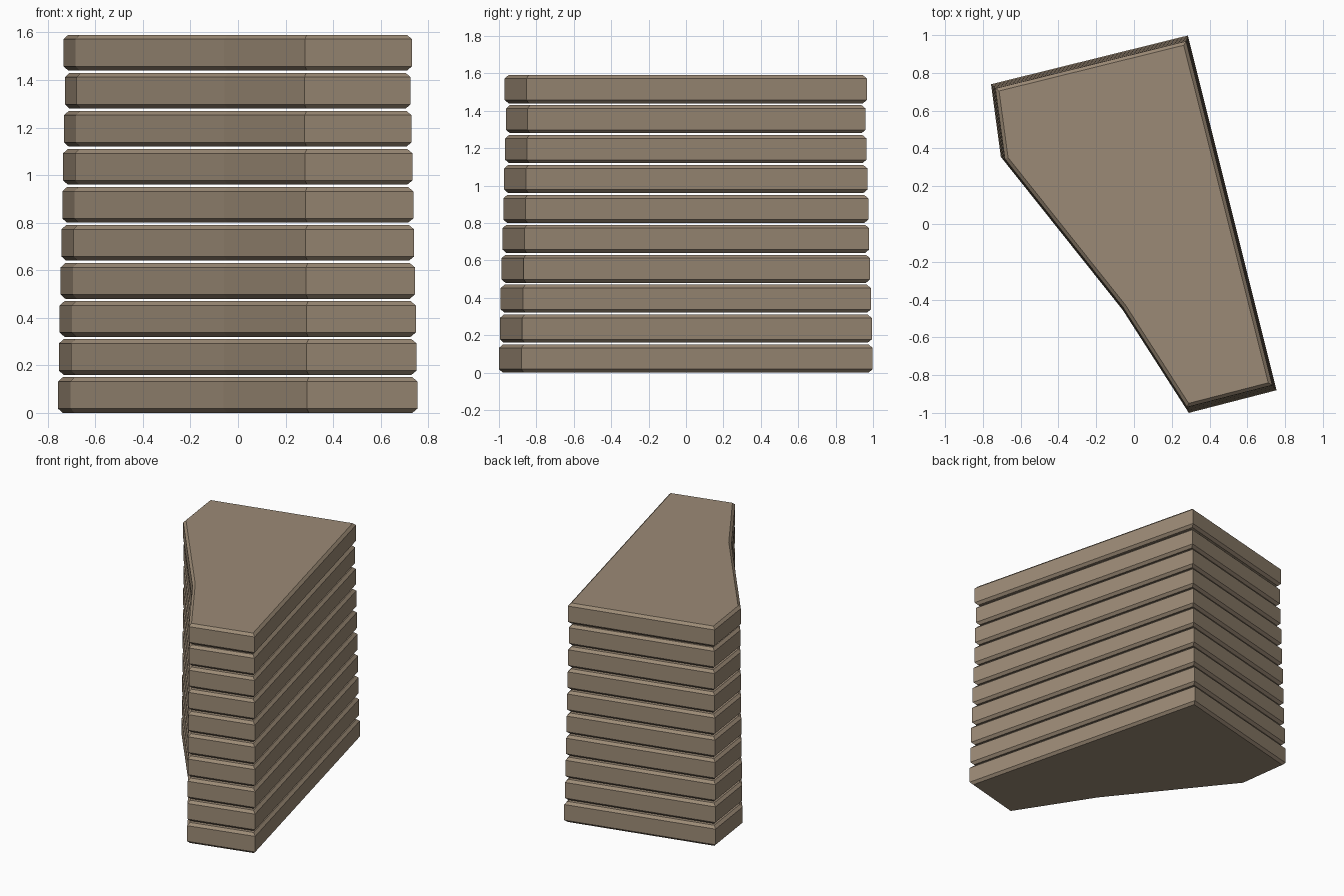
import bpy
import bmesh

cube = bpy.data.objects.get("Cube")
if cube:
    bpy.data.objects.remove(cube, do_unlink=True)

# Single tan stone colour
stone = bpy.data.materials.new("tan_stone")
stone.use_nodes = True
colour = (0.33, 0.255, 0.18, 1)
stone.diffuse_color = colour
stone.node_tree.nodes["Principled BSDF"].inputs["Base Color"].default_value = colour

# Plan of one slab, counter-clockwise
OUTLINE = [(0.29, -1.0), (0.755, -0.88), (0.285, 0.998),
           (-0.757, 0.74), (-0.705, 0.355), (-0.06, -0.455)]
COUNT = 10
PITCH = 0.16
HEIGHT = 0.15
CHAMFER = 0.018


def make_slab(name, bottom, scale):
    """Extrude the plan and chamfer its upper and lower rims."""
    bm = bmesh.new()
    base = bm.faces.new([bm.verts.new((x * scale, y * scale, bottom)) for x, y in OUTLINE])
    grown = bmesh.ops.extrude_face_region(bm, geom=[base], use_keep_orig=True)
    top = [v for v in grown["geom"] if isinstance(v, bmesh.types.BMVert)]
    bmesh.ops.translate(bm, verts=top, vec=(0, 0, HEIGHT))
    bmesh.ops.recalc_face_normals(bm, faces=bm.faces)
    rims = [e for e in bm.edges if abs(e.verts[0].co.z - e.verts[1].co.z) < HEIGHT / 2]
    bmesh.ops.bevel(bm, geom=rims, offset=CHAMFER, segments=1, affect='EDGES')
    mesh = bpy.data.meshes.new(name)
    bm.to_mesh(mesh)
    bm.free()
    mesh.materials.append(stone)
    slab = bpy.data.objects.new(name, mesh)
    bpy.context.collection.objects.link(slab)


# Stack tapers gently upward, with a slightly wider cap
for i in range(COUNT):
    is_cap = i == COUNT - 1
    make_slab("cap_slab" if is_cap else f"slab_{i + 1}", i * PITCH,
              0.97 if is_cap else 1 - 0.0047 * i)
